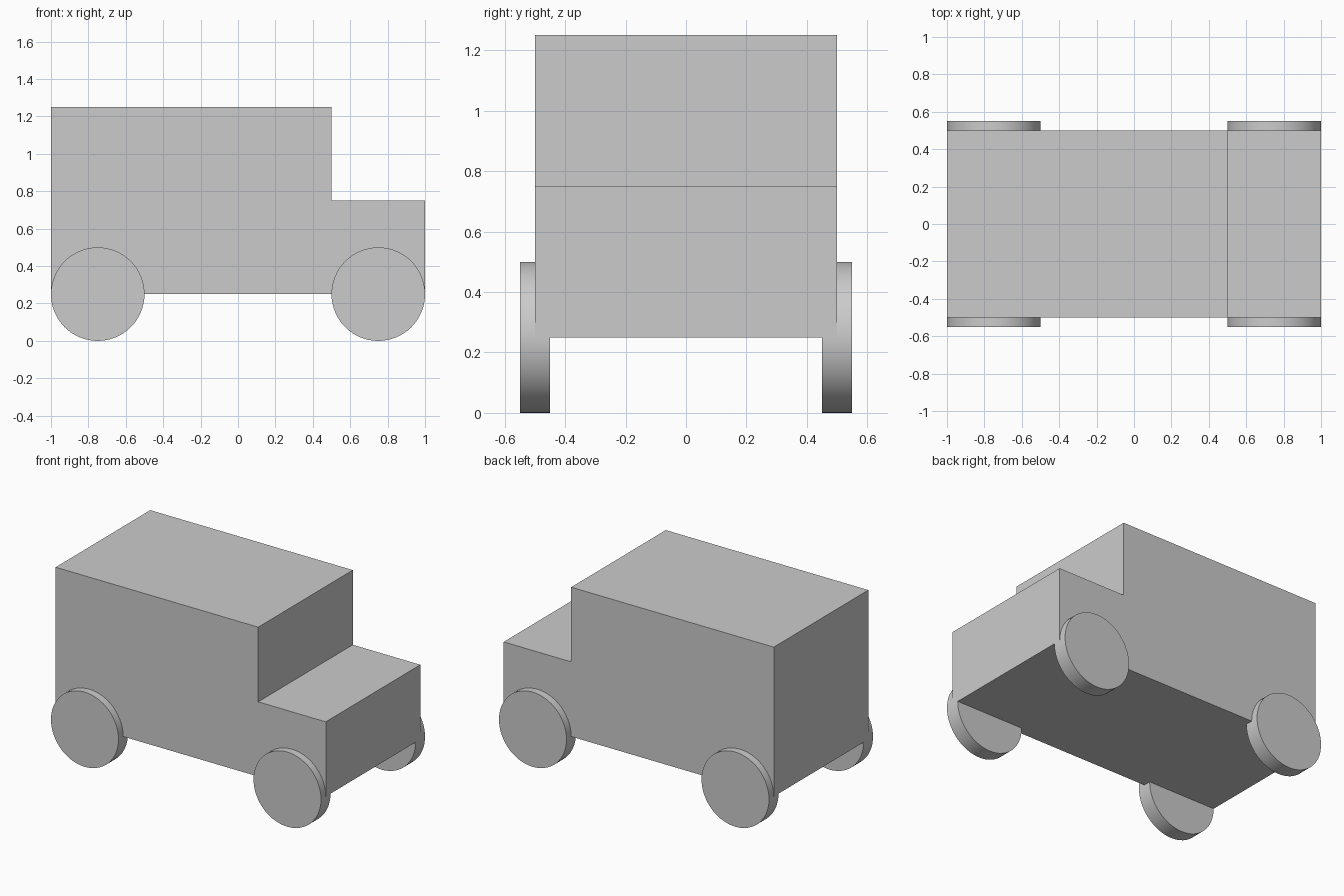
import bpy
import bmesh
from math import radians

default = bpy.data.objects.get("Cube")
if default:
    bpy.data.objects.remove(default, do_unlink=True)

HALF_WIDTH = 0.5
WHEEL_RADIUS = 0.25

grey = bpy.data.materials.new("plain grey")
grey.use_nodes = True
colour = (0.6, 0.6, 0.6, 1)
grey.diffuse_color = colour
grey.node_tree.nodes["Principled BSDF"].inputs["Base Color"].default_value = colour


def extruded_body(name, profile, half_width):
    """Extrude an x-z side profile across the full width."""
    bm = bmesh.new()
    side = bm.faces.new([bm.verts.new((x, -half_width, z)) for x, z in profile])
    swept = bmesh.ops.extrude_face_region(bm, geom=[side], use_keep_orig=True)
    moved = [v for v in swept["geom"] if isinstance(v, bmesh.types.BMVert)]
    bmesh.ops.translate(bm, verts=moved, vec=(0, 2 * half_width, 0))
    bmesh.ops.recalc_face_normals(bm, faces=bm.faces)
    mesh = bpy.data.meshes.new(name)
    bm.to_mesh(mesh)
    bm.free()
    mesh.materials.append(grey)
    body = bpy.data.objects.new(name, mesh)
    bpy.context.collection.objects.link(body)


def add_wheel(name, x, y):
    bpy.ops.mesh.primitive_cylinder_add(
        vertices=64, radius=WHEEL_RADIUS, depth=0.1,
        location=(x, y, WHEEL_RADIUS), rotation=(radians(90), 0, 0))
    wheel = bpy.context.object
    wheel.name = name
    wheel.data.materials.append(grey)
    bpy.ops.object.shade_smooth_by_angle(angle=radians(30))


# Tall cabin stepping down to a low bonnet at the +x end
extruded_body("car_body", [(-1, 0.25), (1, 0.25), (1, 0.75), (0.5, 0.75),
                           (0.5, 1.25), (-1, 1.25)], HALF_WIDTH)

# Four wheels, half sunk into the body sides
for end, x in (("bonnet", 0.75), ("cabin", -0.75)):
    for side, y in (("near", -HALF_WIDTH), ("far", HALF_WIDTH)):
        add_wheel(f"{end}_{side}_wheel", x, y)
